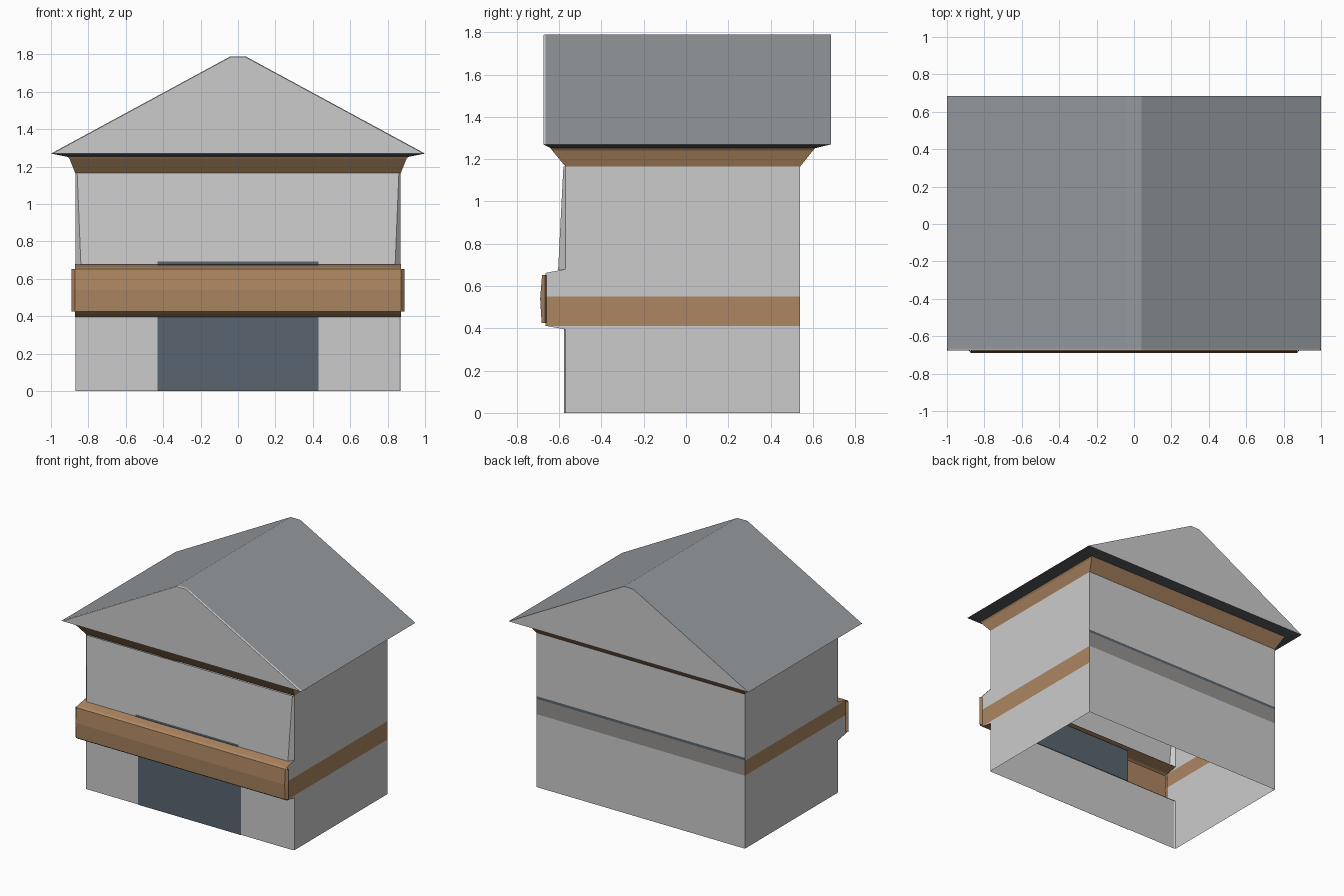
import bpy
from mathutils import Vector

if "Cube" in bpy.data.objects:
    bpy.data.objects.remove(bpy.data.objects["Cube"])

PALETTE = {
    "timber": (0.42, 0.24, 0.12, 1),
    "slate": (0.30, 0.32, 0.34, 1),
    "soffit_dark": (0.08, 0.09, 0.10, 1),
    "door_blue": (0.10, 0.13, 0.16, 1),
    "stone_dark": (0.30, 0.29, 0.28, 1),
}
MATS = {}
for key, col in PALETTE.items():
    MATS[key] = bpy.data.materials.new(key)
    MATS[key].diffuse_color = col


def shell(name, polys, colour=None, centre_z=0.6):
    """Open shell from polygons, every face turned away from the house centre."""
    verts, faces = [], []
    for poly in polys:
        pts = [Vector(p) for p in poly]
        mid = sum(pts, Vector()) / len(pts)
        normal = Vector()
        for a, b in zip(pts, pts[1:] + pts[:1]):
            normal += (a - mid).cross(b - mid)
        if normal.dot(mid - Vector((0, 0, centre_z))) < 0:
            pts.reverse()
        faces.append(range(len(verts), len(verts) + len(pts)))
        verts += pts
    me = bpy.data.meshes.new(name)
    me.from_pydata([tuple(v) for v in verts], [], [list(f) for f in faces])
    if colour:
        me.materials.append(MATS[colour])
    ob = bpy.data.objects.new(name, me)
    bpy.context.collection.objects.link(ob)
    return ob


def loft(a, b, closed=True):
    """Quads between two matching rows of points."""
    n = len(a)
    return [(a[i], a[(i + 1) % n], b[(i + 1) % n], b[i]) for i in range(n if closed else n - 1)]


def rect(x, y0, y1, z):
    return [(-x, y0, z), (x, y0, z), (x, y1, z), (-x, y1, z)]


def across(half, profile):
    """Sweep a (y, z) profile straight across the front."""
    left = [(-half, y, z) for y, z in profile]
    right = [(half, y, z) for y, z in profile]
    return loft(left, right, closed=False)


W, BACK, FRONT, TOP = 0.87, 0.54, -0.57, 1.165

# Side walls; the front edge steps out to carry the band
for s, label in ((1, "right"), (-1, "left")):
    def side(part, pts, colour=None):
        shell(f"{label}_wall_{part}", [[(s * W, y, z) for y, z in pts]], colour)
    split = 0.55
    side("lower", [(BACK, 0), (FRONT, 0), (FRONT, 0.395), (-0.665, 0.412), (BACK, 0.412)])
    low, high = (("timber", None) if s > 0 else (None, "timber"))
    side("stripe_low", [(BACK, 0.412), (-0.665, 0.412), (-0.665, split), (BACK, split)], low)
    side("stripe_high", [(BACK, split), (-0.665, split), (-0.665, 0.662), (BACK, 0.662)], high)
    side("upper", [(BACK, 0.662), (-0.665, 0.662), (FRONT, 0.68), (FRONT, TOP), (BACK, TOP)])

# Back wall with its flush stripes
for part, z0, z1, colour in (("lower", 0, 0.55, None), ("grey_stripe", 0.55, 0.665, "stone_dark"),
                             ("blue_stripe", 0.665, 0.685, "door_blue"), ("upper", 0.685, TOP, None)):
    shell("back_wall_" + part, across(W, [(BACK, z0), (BACK, z1)]), colour)

# Front walls with chamfered corners
lower = [[(-W, FRONT, z), (-0.86, -0.576, z), (0.86, -0.576, z), (W, FRONT, z)] for z in (0, 0.397)]
shell("front_wall_lower", loft(*lower, closed=False))
upper = [[(-W, FRONT, z), (-x, y, z), (x, y, z), (W, FRONT, z)]
         for x, y, z in ((0.84, -0.605, 0.676), (0.86, -0.58, TOP))]
shell("front_wall_upper", loft(*upper, closed=False))

# Door panel running up behind the band
door = across(0.43, [(-0.58, 0), (-0.58, 0.655), (-0.608, 0.676), (-0.608, 0.692)])
shell("door", door, "door_blue")

# Front band: hollow channel with bulging ends
band = across(0.872, [(FRONT, 0.395), (-0.665, 0.412), (-0.683, 0.425), (-0.69, 0.54),
                      (-0.681, 0.652), (-0.665, 0.662), (FRONT, 0.68)])
for s in (1, -1):
    rows = [[(s * x, y, z) for x, y in ((0.872, yf), (0.89, -0.667), (W, -0.66))]
            for yf, z in ((-0.683, 0.425), (-0.69, 0.54), (-0.681, 0.652))]
    for a, b in zip(rows, rows[1:]):
        band += loft(a, b, closed=False)
shell("front_band", band, "timber")

# Cornice and soffit
c0, c1 = rect(W, FRONT, BACK, TOP), rect(0.90, -0.632, 0.60, 1.24)
c2, eave = rect(0.91, -0.64, 0.61, 1.252), rect(1.0, -0.675, 0.685, 1.27)
shell("cornice", loft(c0, c1) + loft(c1, c2), "timber", 1.6)
shell("soffit", loft(c2, eave), "soffit_dark", 1.6)


# Gable roof with a narrow flat ridge and a chamfered front edge
def gable(y, d=0):
    return [(-1 + 2 * d, y, 1.27), (-0.04, y, 1.79 - d), (0.04, y, 1.79 - d), (1 - 2 * d, y, 1.27)]


front, edge, back = gable(-0.675, 0.004), gable(-0.665), gable(0.685)
shell("roof", loft(edge, back, closed=False), "slate")
shell("roof_front_edge", loft(front, edge, closed=False))
shell("gables", [front, back])

for m in bpy.data.materials:
    if m.users and not m.is_grease_pencil:
        m.use_nodes = True
        m.node_tree.nodes["Principled BSDF"].inputs["Base Color"].default_value = m.diffuse_color
